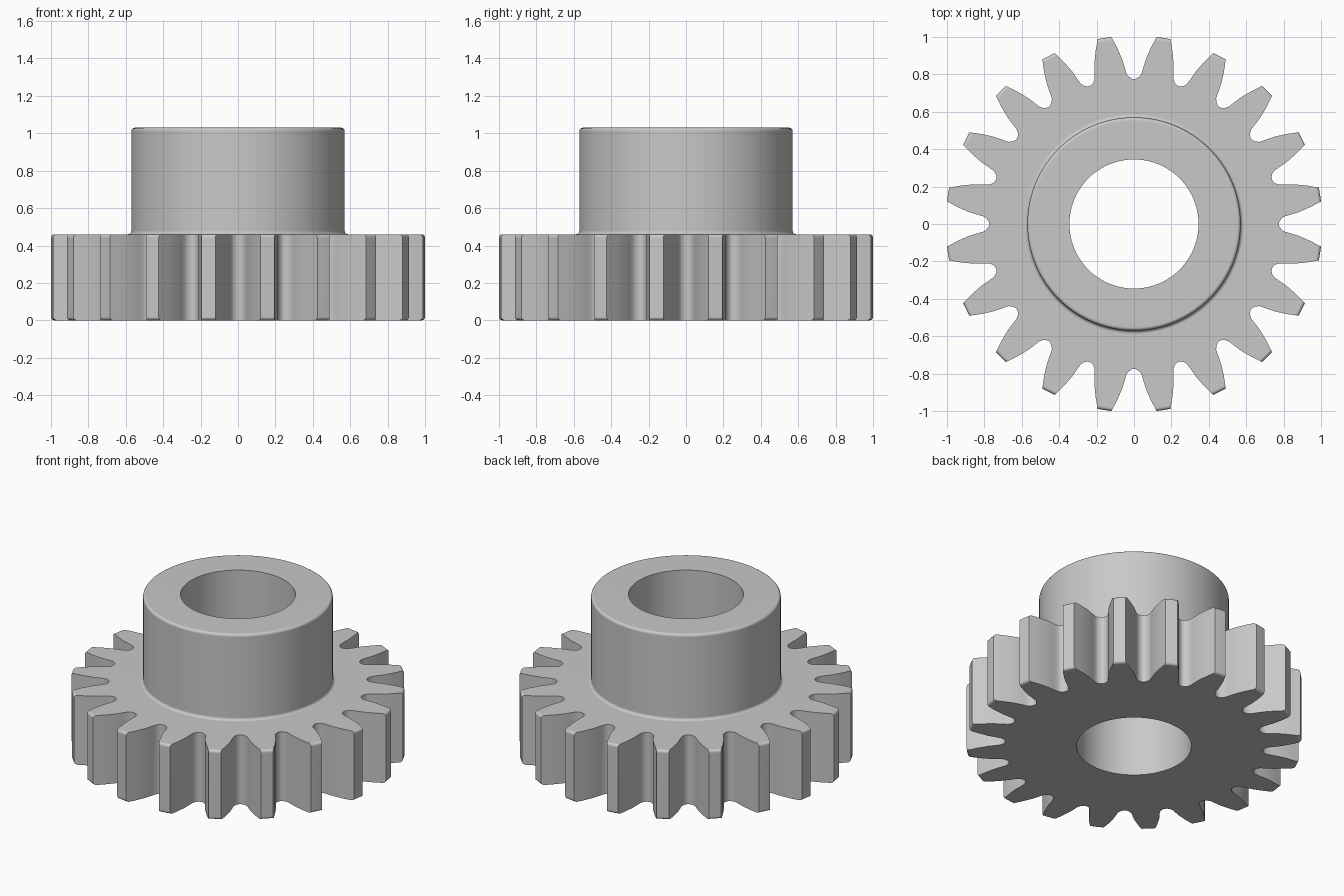
import bpy, bmesh
from math import sin, cos, pi, atan2, hypot, radians

cube = bpy.data.objects.get("Cube")
if cube:
    bpy.data.objects.remove(cube, do_unlink=True)

TEETH = 20
PITCH = 2 * pi / TEETH
TIP, GEAR_H = 1.007, 0.46
HUB_R, HUB_H, BORE_R = 0.57, 1.03, 0.345
ROUND = 0.018
STEPS = 4

# Half of a tooth gap: (distance along the gap axis, half width), root to tip
GAP = [(0.775, 0), (0.777, 0.012), (0.787, 0.028), (0.803, 0.04),
       (0.83, 0.048), (0.88, 0.063), (0.94, 0.089), (1.0, 0.121)]


def sector(tip):
    """Polar points from the gap centre to the next gap centre."""
    half = [(atan2(w, d), hypot(d, w)) for d, w in GAP]
    # Slide the tooth corner along the flank to the wanted tip radius
    (a0, r0), (a1, r1) = half[-2:]
    t = (tip - r0) / (r1 - r0)
    corner = a0 + (a1 - a0) * t
    half[-1] = (corner, tip)
    half.append(((corner + PITCH / 2) / 2, tip))
    mirrored = [(PITCH - a, r) for a, r in reversed(half[1:])]
    return half + [(PITCH / 2, tip)] + mirrored


def gear_ring(tip, z):
    return [(r * cos(a + k * PITCH), r * sin(a + k * PITCH), z)
            for k in range(TEETH) for a, r in sector(tip)]


def round_ring(radius, z):
    return [(radius * cos(a + k * PITCH), radius * sin(a + k * PITCH), z)
            for k in range(TEETH) for a, _ in sector(TIP)]


# Quarter-circle offsets (inward, from the edge) for rounded rims
arc = [(ROUND * (1 - cos(i * pi / 2 / STEPS)), ROUND * (1 - sin(i * pi / 2 / STEPS)))
       for i in range(STEPS + 1)]

rings = [round_ring(BORE_R, 0)]
rings += [gear_ring(TIP - inset, z) for inset, z in reversed(arc)]           # lower tooth rim
rings += [gear_ring(TIP - inset, GEAR_H - z) for inset, z in arc]            # upper tooth rim
rings += [round_ring(HUB_R + z, GEAR_H + inset) for inset, z in arc]         # hub base fillet
rings += [round_ring(HUB_R - inset, HUB_H - z) for inset, z in arc]          # hub top rim
rings += [round_ring(BORE_R, HUB_H)]                                         # bore

# Skin the rings into one closed body
bm = bmesh.new()
loops = [[bm.verts.new(p) for p in ring] for ring in rings]
for lower, upper in zip(loops, loops[1:] + loops[:1]):
    n = len(lower)
    for i in range(n):
        j = (i + 1) % n
        bm.faces.new((lower[i], lower[j], upper[j], upper[i]))
bmesh.ops.recalc_face_normals(bm, faces=bm.faces)
mesh = bpy.data.meshes.new("hubbed_spur_gear")
bm.to_mesh(mesh)
bm.free()

gear = bpy.data.objects.new("hubbed_spur_gear", mesh)
bpy.context.collection.objects.link(gear)

# Plain grey metal
grey = bpy.data.materials.new("light_grey")
grey.use_nodes = True
colour = (0.58, 0.58, 0.58, 1)
grey.diffuse_color = colour
grey.node_tree.nodes["Principled BSDF"].inputs["Base Color"].default_value = colour
mesh.materials.append(grey)

# Smooth curves, crisp tooth corners, flat end faces
bpy.ops.object.select_all(action='DESELECT')
gear.select_set(True)
bpy.context.view_layer.objects.active = gear
bpy.ops.object.shade_smooth_by_angle(angle=radians(32))
weighted = gear.modifiers.new("flat_faces", 'WEIGHTED_NORMAL')
weighted.keep_sharp = True
